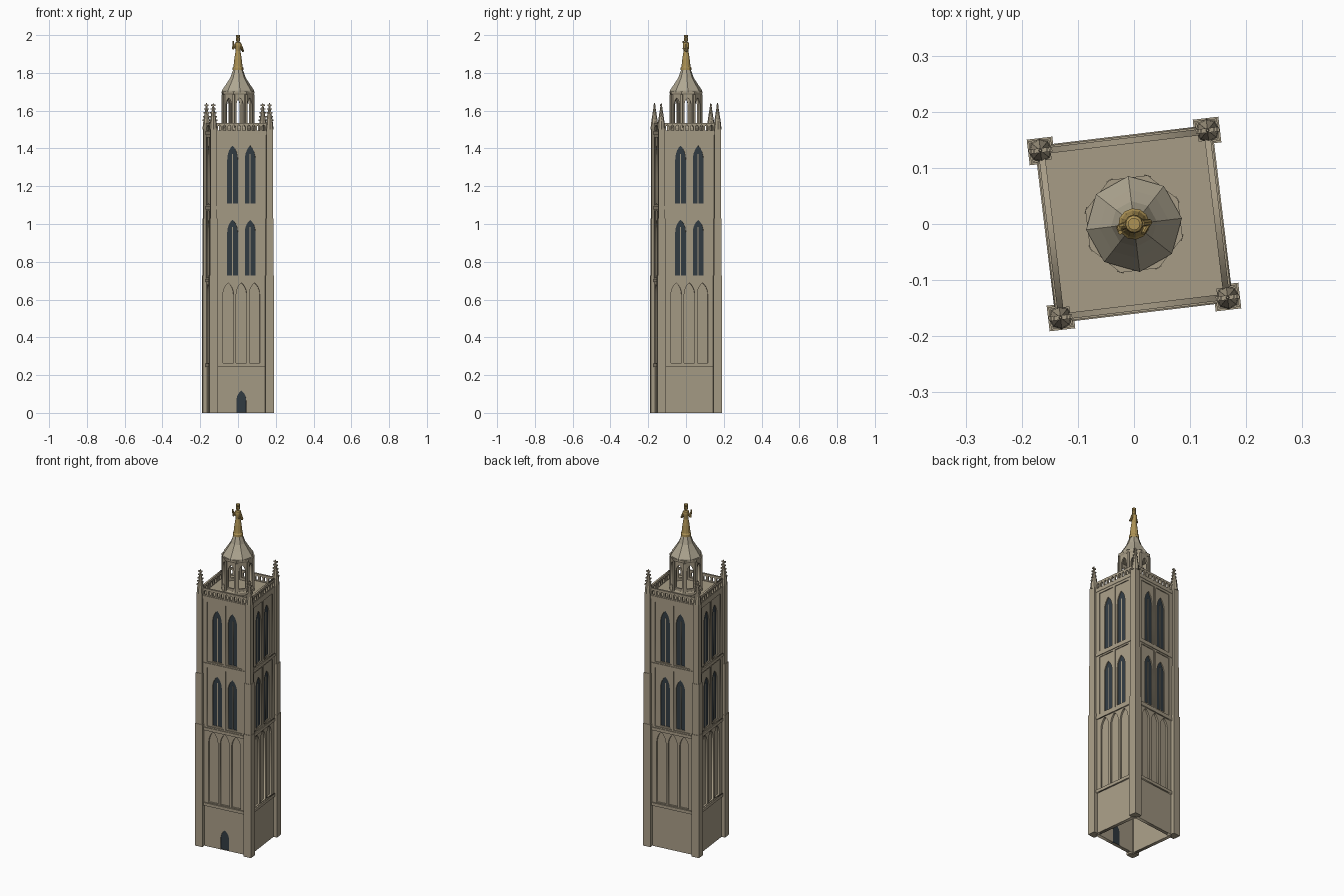
import bpy, bmesh, math
from mathutils import Matrix, Vector

if "Cube" in bpy.data.objects:
    bpy.data.objects.remove(bpy.data.objects["Cube"])

TURN = math.radians(6.84)          # whole tower is turned slightly about z


def material(name, rgb):
    m = bpy.data.materials.new(name)
    m.diffuse_color = (*rgb, 1)
    m.use_nodes = True
    m.node_tree.nodes["Principled BSDF"].inputs["Base Color"].default_value = m.diffuse_color
    return m


STONE = material("stone", (0.39, 0.335, 0.24))
ROOF = material("pale_roof_stone", (0.43, 0.385, 0.285))
GLASS = material("dark_glass", (0.032, 0.045, 0.055))
GOLD = material("gilded_metal", (0.42, 0.29, 0.09))


def rot(a):
    return Matrix.Rotation(a + TURN, 4, 'Z')


def add(name, bm, mat, angle=0.0):
    bmesh.ops.remove_doubles(bm, verts=bm.verts[:], dist=1e-5)
    bmesh.ops.recalc_face_normals(bm, faces=bm.faces[:])
    bm.transform(rot(angle))
    me = bpy.data.meshes.new(name)
    bm.to_mesh(me)
    bm.free()
    me.materials.append(mat)
    ob = bpy.data.objects.new(name, me)
    bpy.context.collection.objects.link(ob)
    return ob


def box(name, x0, x1, y0, y1, z0, z1, mat=STONE, angle=0.0):
    bm = bmesh.new()
    bmesh.ops.create_cube(bm, size=1)
    for v in bm.verts:
        v.co = ((x0 + x1) / 2 + v.co.x * (x1 - x0),
                (y0 + y1) / 2 + v.co.y * (y1 - y0),
                (z0 + z1) / 2 + v.co.z * (z1 - z0))
    return add(name, bm, mat, angle)


def rect(x0, x1, z0, z1):
    return [(x0, z0), (x1, z0), (x1, z1), (x0, z1)]


def lancet(cx, w, z0, spring, top):
    """Pointed arch outline."""
    arc = [(-w / 2 + w * math.cos(math.radians(a)),
            spring + (top - spring) * math.sin(math.radians(a)) / 0.866) for a in range(0, 61, 12)]
    right = [(w / 2, z0)] + arc
    left = [(-x, z) for x, z in reversed(right[:-1])]
    return [(cx + x, z) for x, z in right + left]


def plate(name, outlines, inner, outer, mat=STONE, angles=None):
    """Upright plate (first outline) with holes, from depth inner to outer, on each side."""
    cu = bpy.data.curves.new(name, 'CURVE')
    cu.dimensions, cu.fill_mode, cu.extrude = '2D', 'BOTH', (outer - inner) / 2
    for pts in outlines:
        s = cu.splines.new('POLY')
        s.points.add(len(pts) - 1)
        for p, (x, z) in zip(s.points, pts):
            p.co = (x, z, 0, 1)
        s.use_cyclic_u = True
    tmp = bpy.data.objects.new(name, cu)
    bpy.context.collection.objects.link(tmp)
    me = bpy.data.meshes.new_from_object(tmp.evaluated_get(bpy.context.evaluated_depsgraph_get()))
    bpy.data.objects.remove(tmp)
    stand = Matrix.Translation((0, -(inner + outer) / 2, 0)) @ Matrix.Rotation(math.pi / 2, 4, 'X')
    for a in (SIDES if angles is None else angles):
        bm = bmesh.new()
        bm.from_mesh(me)
        bm.transform(stand)
        add(name, bm, mat, a)
    bpy.data.meshes.remove(me)


def lathe(name, profile, n, mat, centre=(0, 0), phase=0.0, angle=0.0):
    """Faceted turned shape from (radius, z) pairs."""
    bm = bmesh.new()
    rings = [[bm.verts.new((centre[0] + r * math.cos(phase + 2 * math.pi * i / n),
                            centre[1] + r * math.sin(phase + 2 * math.pi * i / n), z))
              for i in range(n)] for r, z in profile]
    for a, b in zip(rings, rings[1:]):
        for i in range(n):
            bm.faces.new((a[i], a[(i + 1) % n], b[(i + 1) % n], b[i]))
    bm.faces.new(rings[0][::-1])
    bm.faces.new(rings[-1])
    return add(name, bm, mat, angle)


def limb(name, p, q, r0, r1, mat):
    p, q = Vector(p), Vector(q)
    bm = bmesh.new()
    bmesh.ops.create_cone(bm, cap_ends=True, segments=8, radius1=r0, radius2=r1, depth=(q - p).length)
    bm.transform(Matrix.Translation((p + q) / 2) @ (q - p).to_track_quat('Z', 'Y').to_matrix().to_4x4())
    return add(name, bm, mat)


SIDES = [k * math.pi / 2 for k in range(4)]
EIGHT = [k * math.pi / 4 for k in range(8)]

# hollow core walls, open at the foot
plate("core_wall", [rect(-0.142, 0.142, 0, 1.48)], 0.130, 0.142)

# plain foot with a pointed door on the front
foot = rect(-0.13, 0.13, 0, 0.245)
door = lancet(0, 0.052, 0.0, 0.065, 0.118)
plate("foot_wall", [foot], 0.142, 0.150, angles=SIDES[1:])
door_hole = lancet(0, 0.052, 0.002, 0.065, 0.118)
plate("foot_wall_front", [foot, door_hole], 0.142, 0.150, angles=[0])
plate("door", [door], 0.128, 0.147, GLASS, angles=[0])

# blind arcade of three lancets
plate("blind_arcade", [rect(-0.13, 0.13, 0.255, 0.70)] +
      [lancet(x, 0.056, 0.265, 0.625, 0.688) for x in (-0.07, 0, 0.07)], 0.142, 0.152)

# two window storeys: wall, glass, mullion and raised frame
for z0, z1, sill, spring, top in ((0.70, 1.085, 0.727, 0.955, 1.022), (1.085, 1.475, 1.108, 1.34, 1.415)):
    wins = [lancet(x, 0.057, sill, spring, top) for x in (-0.047, 0.047)]
    plate("window_wall", [rect(-0.135, 0.135, z0, z1)] + wins, 0.142, 0.150)
    for x, w in zip((-0.047, 0.047), wins):
        plate("window_glass", [w], 0.1415, 0.1445, GLASS)
        plate("window_mullion", [rect(x - 0.002, x + 0.002, sill, spring + 0.03)], 0.1445, 0.147)
    plate("storey_frame", [rect(-0.135, 0.135, z0, z1), rect(-0.106, -0.007, z0 + 0.018, z1 - 0.017),
                           rect(0.007, 0.106, z0 + 0.018, z1 - 0.017)], 0.150, 0.155)

# string courses
for z in (0.243, 0.692, 1.077):
    plate("string_course", [rect(-0.13, 0.13, z, z + 0.018)], 0.142, 0.159)

# roof deck and pierced parapet
box("roof_deck", -0.157, 0.157, -0.157, 0.157, 1.472, 1.492)
plate("parapet", [rect(-0.143, 0.143, 1.492, 1.535)] +
      [lancet((i - 4.5) * 0.026, 0.016, 1.496, 1.514, 1.524) for i in range(10)], 0.143, 0.154)

# stepped corner buttresses and crocketed pinnacles
for a in SIDES:
    for lo, hi, z0, z1 in ((0.126, 0.172, 0, 0.728), (0.129, 0.169, 0.728, 1.03), (0.132, 0.166, 1.03, 1.505)):
        box("buttress", lo, hi, -hi, -lo, z0, z1, angle=a)
    lathe("pinnacle", [(0.021, 1.50), (0.019, 1.53), (0.002, 1.64)], 8, STONE, (0.15, -0.15), angle=a)
for sx in (-0.15, 0.15):
    for sy in (-0.15, 0.15):
        for i in range(5):
            r, z = 0.021 - 0.0025 * i, 1.545 + 0.02 * i
            box("pinnacle_crocket", sx - r, sx + r, sy - 0.004, sy + 0.004, z, z + 0.007)

# open octagonal lantern
EDGE = math.pi / 8
lathe("lantern_plinth", [(0.090, 1.49), (0.090, 1.508), (0.086, 1.515)], 8, STONE, phase=EDGE)
plate("lantern_wall", [rect(-0.033, 0.033, 1.50, 1.695), lancet(0, 0.036, 1.53, 1.628, 1.668)],
      0.070, 0.079, angles=EIGHT)
for a in EIGHT:
    box("lantern_pilaster", 0.076, 0.090, -0.006, 0.006, 1.50, 1.685, angle=a + EDGE)
lathe("lantern_cornice", [(0.086, 1.685), (0.090, 1.692), (0.090, 1.702)], 8, STONE, phase=EDGE)
lathe("lantern_roof", [(0.086, 1.697), (0.086, 1.707), (0.062, 1.742), (0.041, 1.775), (0.024, 1.822)], 8, ROOF)

# gilded figure on top
lathe("figure_robe", [(0.028, 1.815), (0.028, 1.828), (0.024, 1.834), (0.019, 1.88), (0.013, 1.915),
                      (0.017, 1.945), (0.015, 1.96), (0.006, 1.966)], 12, GOLD)
lathe("figure_head", [(0.005, 1.96), (0.010, 1.970), (0.011, 1.978), (0.009, 1.987),
                      (0.011, 1.989), (0.011, 2.0)], 10, GOLD)
limb("figure_upper_arm", (-0.012, 0, 1.952), (-0.026, -0.003, 1.928), 0.007, 0.006, GOLD)
limb("figure_raised_forearm", (-0.026, -0.003, 1.926), (-0.026, -0.012, 1.968), 0.006, 0.004, GOLD)
limb("figure_upper_arm", (0.012, 0, 1.952), (0.027, 0, 1.915), 0.007, 0.006, GOLD)
limb("figure_bent_forearm", (0.027, 0.001, 1.915), (0.014, -0.018, 1.930), 0.006, 0.004, GOLD)
